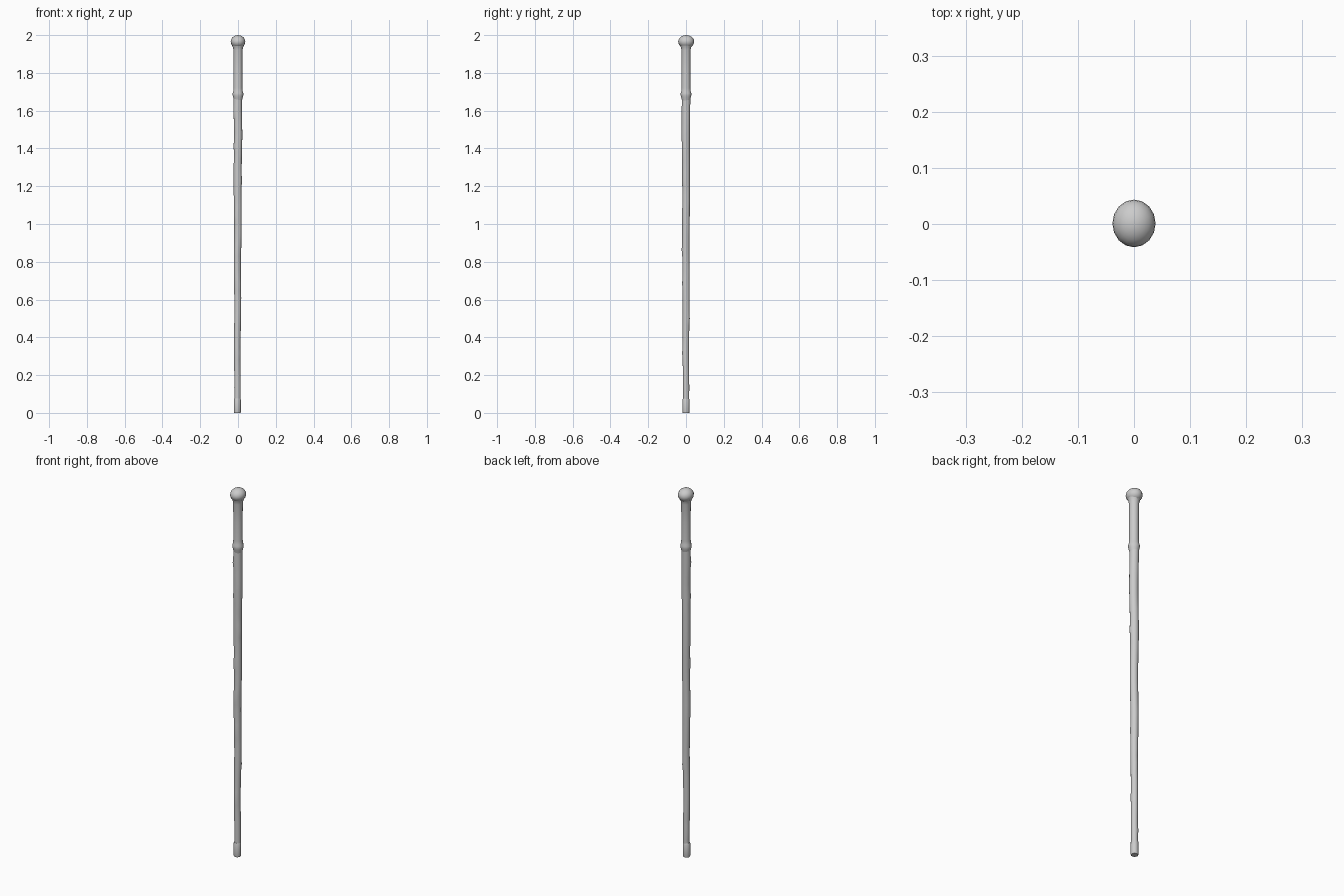
import bpy, bmesh, math, random

if "Cube" in bpy.data.objects:
    bpy.data.objects.remove(bpy.data.objects["Cube"])
random.seed(4)
SIDES = 16


def loft(name, rings):
    """Closed tube through rings of (z, rx, ry, cx, cy, bump)."""
    bm = bmesh.new()
    loops = []
    for z, rx, ry, cx, cy, bump in rings:
        phase = random.uniform(0, 2 * math.pi)
        loop = []
        for i in range(SIDES):
            a = 2 * math.pi * i / SIDES
            k = 1 + bump * max(0, math.cos(a - phase)) ** 3
            loop.append(bm.verts.new((cx + rx * k * math.cos(a), cy + ry * k * math.sin(a), z)))
        loops.append(loop)
    for lo, hi in zip(loops, loops[1:]):
        for i in range(SIDES):
            j = (i + 1) % SIDES
            bm.faces.new((lo[i], lo[j], hi[j], hi[i]))
    bm.faces.new(loops[0][::-1])
    bm.faces.new(loops[-1])
    me = bpy.data.meshes.new(name)
    bm.to_mesh(me)
    bm.free()
    ob = bpy.data.objects.new(name, me)
    bpy.context.collection.objects.link(ob)
    smooth(ob)
    return ob


def smooth(ob):
    bpy.ops.object.select_all(action='DESELECT')
    ob.select_set(True)
    bpy.context.view_layer.objects.active = ob
    bpy.ops.object.shade_smooth_by_angle(angle=math.radians(40))


def turned(name, profile, cx=0):
    return loft(name, [(z, r, r, cx, 0, 0) for z, r in profile])


# Gnarled wooden shaft, tapering to the foot with small knots
rings = []
N = 44
for i in range(N + 1):
    t = i / N
    z = 0.06 + 1.61 * t
    r = 0.0160 + 0.0065 * t
    cx = -0.0035 * (1 - t) + 0.0012 * math.sin(z * 14)
    cy = 0.0008 * math.sin(z * 11 + 1)
    knot = 0.17 if i % 5 == 2 else 0.03
    rings.append((z, r, r, cx, cy, knot))
loft("shaft", rings)

# Metal foot
turned("foot_ferrule", [(0, 0.0175), (0.004, 0.0185), (0.07, 0.0185), (0.075, 0.0165)], -0.0035)

# Smooth grip with a flared collar below and neck above
turned("grip", [(1.655, 0.0215), (1.672, 0.0255), (1.682, 0.028), (1.692, 0.028),
                (1.702, 0.025), (1.72, 0.0235), (1.82, 0.0235), (1.92, 0.024),
                (1.935, 0.027), (1.945, 0.031)])

# Rounded knob, slightly deeper than wide
bpy.ops.mesh.primitive_uv_sphere_add(segments=16, ring_count=12, radius=1, location=(0, 0.001, 1.9655))
knob = bpy.context.object
knob.name = "knob"
knob.scale = (0.0385, 0.0425, 0.0345)
smooth(knob)
